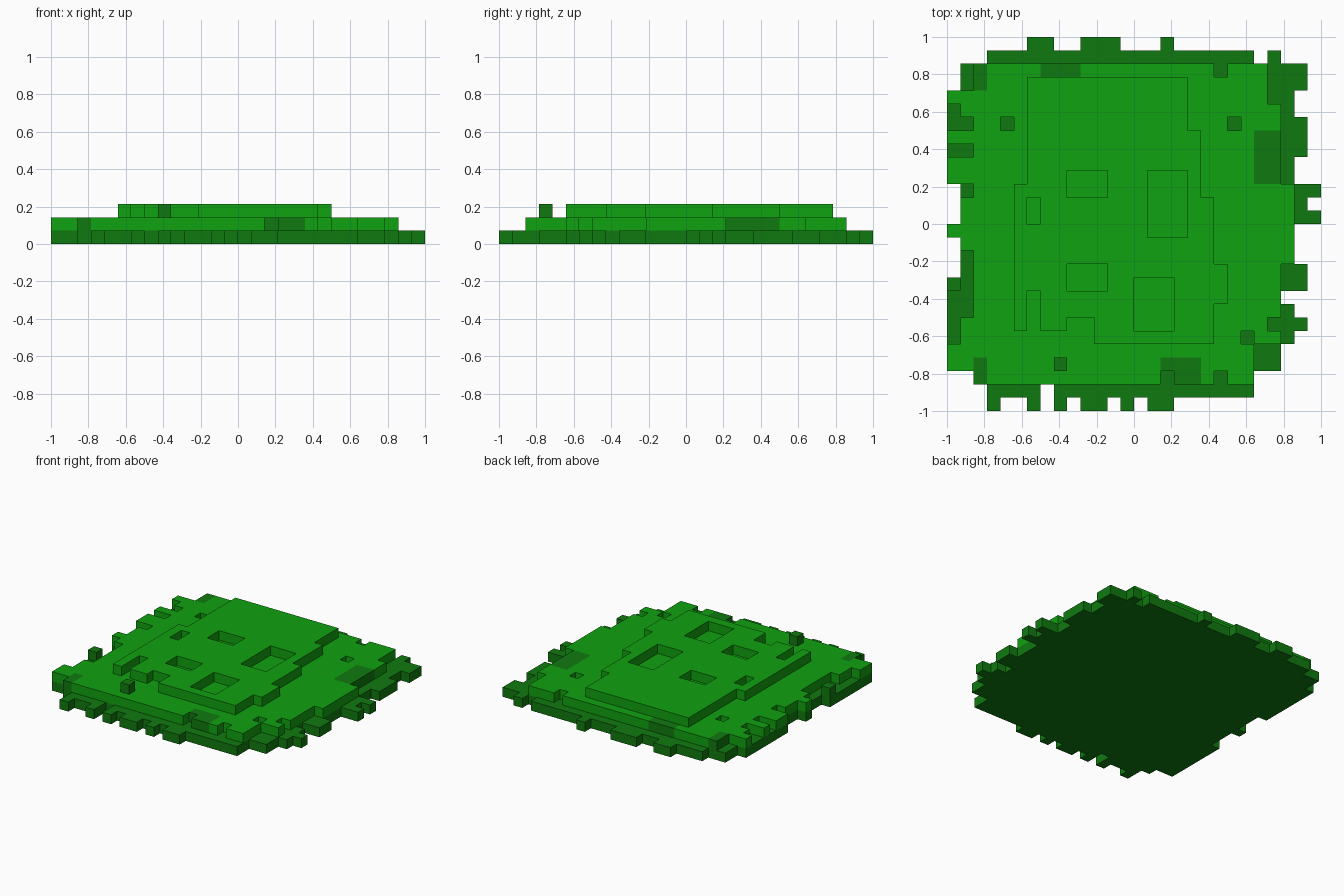
import bpy
import bmesh

if "Cube" in bpy.data.objects:
    bpy.data.objects.remove(bpy.data.objects["Cube"], do_unlink=True)

N = 28            # blocks along each side
S = 2.0 / N       # block size


def make_material(name, color):
    m = bpy.data.materials.new(name)
    m.use_nodes = True
    m.diffuse_color = color
    bsdf = m.node_tree.nodes["Principled BSDF"]
    bsdf.inputs["Base Color"].default_value = color
    bsdf.inputs["Roughness"].default_value = 0.9
    return m


LIGHT = make_material("light green", (0.005, 0.36, 0.005, 1))
DARK = make_material("dark green", (0.005, 0.195, 0.005, 1))


def cells(*rects):
    """Blocks inside rectangles given as (first row, last row, first col, last col); row 0 is the back."""
    return {(r, c) for r0, r1, c0, c1 in rects
            for r in range(r0, r1 + 1) for c in range(c0, c1 + 1)}


def build_layer(name, filled, level, mats, dark=frozenset()):
    """One block-high slab with walls only along its outline."""
    bm = bmesh.new()
    cache = {}

    def vert(c, r, k):
        key = (c, r, k)
        if key not in cache:
            cache[key] = bm.verts.new((-1 + c * S, 1 - r * S, (level + k) * S))
        return cache[key]

    for r, c in sorted(filled):
        corners = [(c, r + 1), (c + 1, r + 1), (c + 1, r), (c, r)]
        faces = [[vert(x, y, 1) for x, y in corners],
                 [vert(x, y, 0) for x, y in reversed(corners)]]
        for i, (dr, dc) in enumerate(((1, 0), (0, 1), (-1, 0), (0, -1))):
            if (r + dr, c + dc) not in filled:
                a, b = corners[i], corners[(i + 1) % 4]
                faces.append([vert(*a, 0), vert(*b, 0), vert(*b, 1), vert(*a, 1)])
        for f in faces:
            bm.faces.new(f).material_index = int((r, c) in dark)
    # merge flat areas of one colour
    bmesh.ops.dissolve_limit(bm, angle_limit=0.01, verts=bm.verts[:],
                             edges=bm.edges[:], delimit={'MATERIAL'})
    bmesh.ops.triangulate(bm, faces=[f for f in bm.faces if len(f.verts) > 4])
    me = bpy.data.meshes.new(name)
    bm.to_mesh(me)
    bm.free()
    for m in mats:
        me.materials.append(m)
    ob = bpy.data.objects.new(name, me)
    bpy.context.collection.objects.link(ob)
    return ob


# Base: ragged dark slab
base = cells(
    (1, 26, 3, 22), (2, 25, 2, 22), (2, 24, 1, 22),          # core
    (4, 6, 0, 0), (7, 10, 0, 0), (14, 14, 0, 0), (18, 24, 0, 0),   # left teeth
    (0, 0, 6, 7), (0, 0, 10, 12), (0, 0, 16, 16), (1, 1, 24, 24),  # back teeth
    (2, 24, 23, 24), (2, 22, 25, 25), (2, 3, 26, 26),        # right border
    (6, 8, 26, 26), (11, 13, 26, 26), (11, 11, 27, 27), (13, 13, 27, 27),
    (17, 18, 26, 26), (21, 21, 26, 26),
    (27, 27, 3, 3), (27, 27, 6, 6), (27, 27, 8, 8),          # front teeth
    (27, 27, 10, 11), (27, 27, 13, 13), (27, 27, 15, 16),
) - cells((19, 19, 25, 25), (26, 26, 7, 7))
build_layer("base_slab", base, 0, [DARK])

# Middle: light slab with pits, ragged sides and dark patches
middle = cells(
    (2, 25, 2, 22), (2, 22, 23, 23), (5, 20, 24, 24), (22, 22, 24, 24),
    (11, 16, 25, 25), (4, 24, 1, 1), (4, 4, 0, 0), (7, 7, 0, 0), (9, 10, 0, 0),
    (14, 14, 0, 0), (23, 24, 0, 0),
) - cells(
    (5, 5, 0, 0), (6, 6, 1, 1), (8, 8, 1, 1), (11, 11, 1, 1), (16, 20, 1, 1),
    (2, 2, 20, 20), (6, 6, 4, 4), (6, 6, 21, 21), (22, 22, 22, 22),
    (25, 25, 20, 20), (25, 25, 16, 16),
)
patches = cells((2, 3, 7, 9), (7, 10, 23, 24), (24, 25, 16, 18),
                (24, 25, 2, 2), (2, 3, 2, 2))
build_layer("middle_slab", middle, 1, [LIGHT, DARK], patches)

# Top: light raised plate with rectangular openings
top = cells(
    (3, 21, 6, 17), (7, 22, 18, 18), (12, 22, 19, 19), (17, 19, 20, 20),
    (11, 21, 5, 5), (21, 22, 11, 17),
) - cells(
    (10, 11, 9, 11), (10, 14, 15, 17), (17, 18, 9, 11), (18, 21, 14, 16),
    (12, 13, 6, 6), (19, 21, 6, 6), (21, 21, 9, 10),
)
build_layer("top_plate", top, 2, [LIGHT])

# Loose dark blocks
build_layer("front_loose_block", cells((24, 24, 8, 8)), 2, [DARK])
build_layer("side_loose_block", cells((18, 18, 0, 0)), 1, [DARK])
